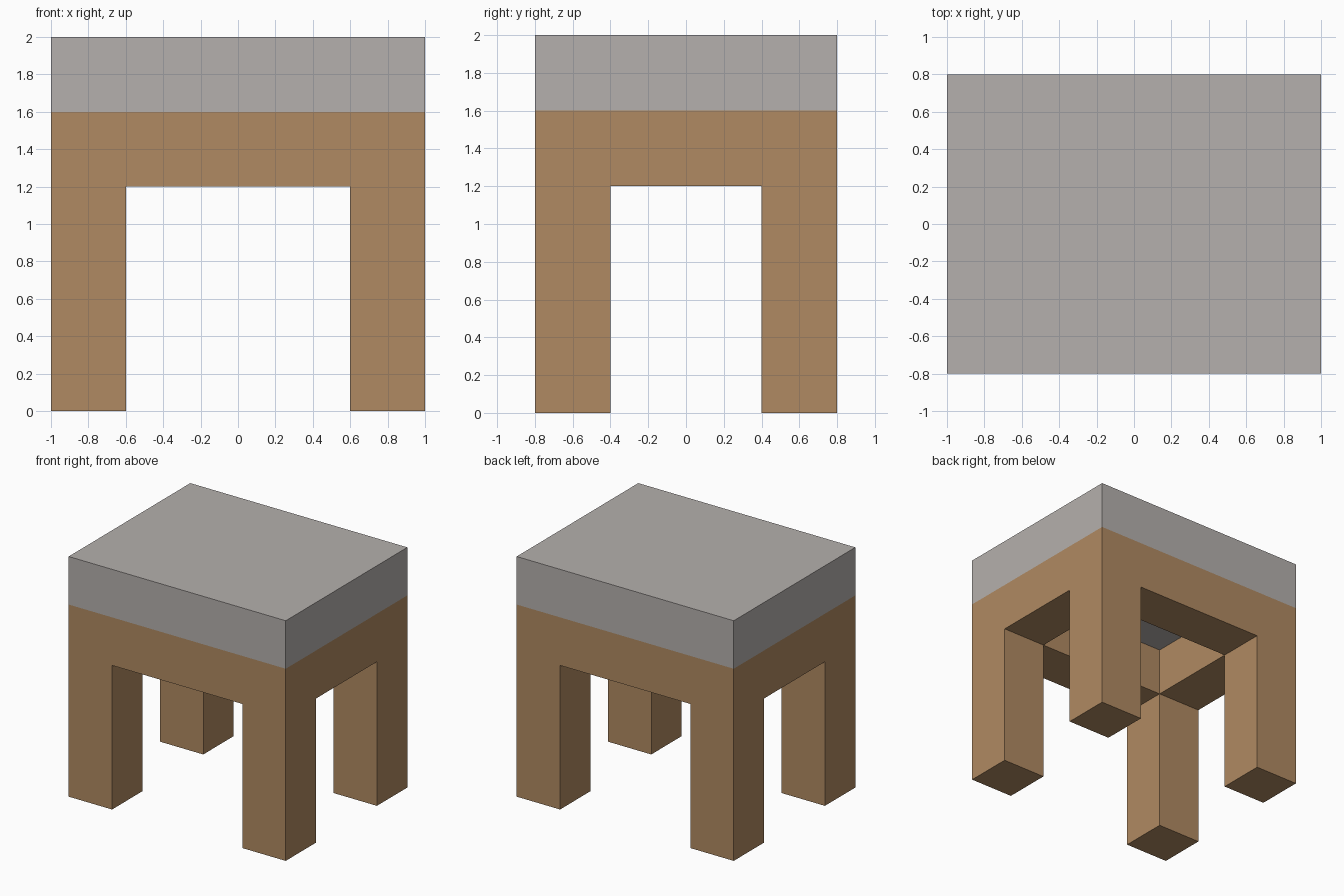
import bpy
import bmesh
from mathutils import Vector

default = bpy.data.objects.get("Cube")
if default:
    bpy.data.objects.remove(default, do_unlink=True)

HALF_X, HALF_Y = 1.0, 0.8      # half of the stool's width and depth
THICK = 0.4                    # leg width, rail height and cushion height
LEG_TOP, FRAME_TOP = 1.2, 1.6


def material(name, color):
    mat = bpy.data.materials.new(name)
    mat.use_nodes = True
    mat.diffuse_color = color
    mat.node_tree.nodes["Principled BSDF"].inputs["Base Color"].default_value = color
    return mat


def add_object(name, bm, mat):
    bmesh.ops.recalc_face_normals(bm, faces=bm.faces[:])
    mesh = bpy.data.meshes.new(name)
    bm.to_mesh(mesh)
    bm.free()
    mesh.materials.append(mat)
    obj = bpy.data.objects.new(name, mesh)
    bpy.context.collection.objects.link(obj)
    return obj


def extrude_down(bm, faces, distance):
    """Extrude faces straight down and return the new end faces."""
    result = bmesh.ops.extrude_face_region(bm, geom=faces)["geom"]
    verts = [g for g in result if isinstance(g, bmesh.types.BMVert)]
    bmesh.ops.translate(bm, verts=verts, vec=(0, 0, -distance))
    return [g for g in result if isinstance(g, bmesh.types.BMFace)]


wood = material("brown wood", (0.434, 0.254, 0.122, 1))
fabric = material("warm grey fabric", (0.462, 0.434, 0.418, 1))

# Frame: an open rectangular ring of rails, with the corners drawn down as legs
bm = bmesh.new()
xs = (-HALF_X, -HALF_X + THICK, HALF_X - THICK, HALF_X)
ys = (-HALF_Y, -HALF_Y + THICK, HALF_Y - THICK, HALF_Y)
grid = [[bm.verts.new((x, y, FRAME_TOP)) for y in ys] for x in xs]
ring = [bm.faces.new((grid[i][j], grid[i + 1][j], grid[i + 1][j + 1], grid[i][j + 1]))
        for i in range(3) for j in range(3) if (i, j) != (1, 1)]
for vert in [v for v in bm.verts if not v.link_faces]:
    bm.verts.remove(vert)
undersides = extrude_down(bm, ring, FRAME_TOP - LEG_TOP)
corners = []
for face in undersides:
    center = face.calc_center_median()
    if abs(center.x) > HALF_X - THICK and abs(center.y) > HALF_Y - THICK:
        corners.append(face)
extrude_down(bm, corners, LEG_TOP)
add_object("frame_and_legs", bm, wood)

# Cushion: a plain slab covering the frame
bm = bmesh.new()
bmesh.ops.create_cube(bm, size=1)
bmesh.ops.scale(bm, verts=bm.verts[:], vec=(2 * HALF_X, 2 * HALF_Y, THICK))
bmesh.ops.translate(bm, verts=bm.verts[:], vec=Vector((0, 0, FRAME_TOP + THICK / 2)))
add_object("seat_cushion", bm, fabric)
